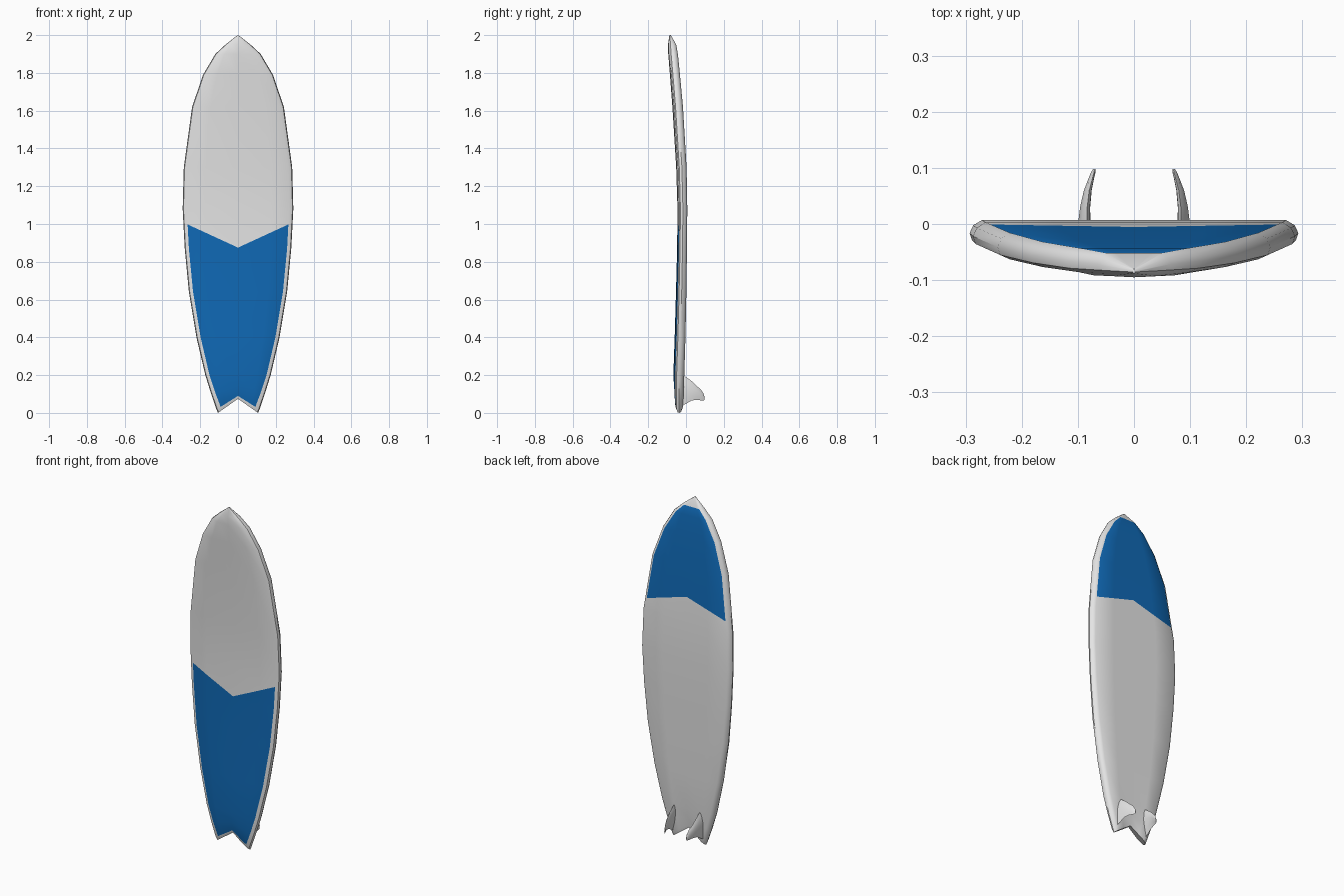
import bpy, bmesh
from mathutils import Vector

if "Cube" in bpy.data.objects:
    bpy.data.objects.remove(bpy.data.objects["Cube"])


def material(name, rgb):
    m = bpy.data.materials.new(name)
    m.diffuse_color = (*rgb, 1)
    m.use_nodes = True
    m.node_tree.nodes["Principled BSDF"].inputs["Base Color"].default_value = m.diffuse_color
    return m


GREY = material("pale grey", (0.78, 0.78, 0.78))
BLUE = material("deep blue", (0.005, 0.14, 0.46))


def finish(bm, name, mats, angle):
    bmesh.ops.recalc_face_normals(bm, faces=bm.faces)
    mesh = bpy.data.meshes.new(name)
    bm.to_mesh(mesh)
    bm.free()
    ob = bpy.data.objects.new(name, mesh)
    bpy.context.collection.objects.link(ob)
    for m in mats:
        mesh.materials.append(m)
    bpy.ops.object.select_all(action='DESELECT')
    ob.select_set(True)
    bpy.context.view_layer.objects.active = ob
    bpy.ops.object.shade_smooth_by_angle(angle=angle)
    return ob


def loft(bm, rings):
    """Join closed rings of points; returns (face, row, column) records."""
    vs = [[bm.verts.new(p) for p in r] for r in rings]
    n = len(vs[0])
    out = []
    for i in range(len(vs) - 1):
        for j in range(n):
            k = (j + 1) % n
            out.append((bm.faces.new((vs[i][j], vs[i][k], vs[i + 1][k], vs[i + 1][j])), i, j))
    bm.faces.new(vs[0])
    bm.faces.new(vs[-1])
    return out


# Board sections: height, half width, back y, deck y, swallow-tail notch rise
ROWS = [
    (0.00, 0.106, -.020, -.056, .075), (0.018, 0.114, -.014, -.065, .072),
    (0.10, 0.142, -.012, -.067, .04), (0.20, 0.173, -.009, -.067, 0),
    (0.40, 0.220, -.003, -.060, 0), (0.64, 0.260, .002, -.053, 0),
    (0.87, 0.282, .005, -.047, 0), (1.08, 0.293, .007, -.045, 0),
    (1.30, 0.287, .003, -.052, 0), (1.62, 0.243, -.016, -.072, 0),
    (1.79, 0.185, -.032, -.085, 0), (1.90, 0.120, -.043, -.094, 0),
    (1.95, 0.066, -.052, -.095, 0), (2.00, 0.002, -.080, -.088, 0),
]


def section(z, w, back, deck, notch):
    m = min(0.022, 0.25 * w)
    half = [(0, 0), (.5 * w, 0), (w - m, .0), (w - .3 * m, .18), (w, .45),
            (w - .2 * m, .70), (w - m, .84), (.6 * w, .95), (0, 1)]
    loop = half + [(-x, t) for x, t in reversed(half[1:-1])]
    pts = []
    for x, t in loop:
        k = 1 - abs(x) / w
        t = .5 + (t - .5) * (1 - .5 * k * notch / .075)   # thinner at the notch
        pts.append((x, back + (deck - back) * t, z + notch * k))
    return pts


bm = bmesh.new()
for f, row, col in loft(bm, [section(*r) for r in ROWS]):
    back_panel = col in (0, 1, 14, 15) and 8 <= row < 12
    deck_panel = col in (6, 7, 8, 9) and 1 <= row < 8
    f.material_index = int(back_panel or deck_panel)
bmesh.ops.recalc_face_normals(bm, faces=bm.faces)

# Cut the chevron colour edges into the deck and the back
DECK = (0.875, 0.46)
BACK = (1.44, -0.29)
for (z0, slope), facing in ((DECK, -1), (BACK, 1)):
    for s in (-1, 1):
        fs = [f for f in bm.faces if f.material_index == 1
              and f.normal.y * facing > 0 and f.calc_center_median().x * s > 0]
        geom = set(fs)
        for f in fs:
            geom.update(f.verts)
            geom.update(f.edges)
        bmesh.ops.bisect_plane(bm, geom=list(geom), dist=1e-5, plane_co=(0, 0, z0),
                               plane_no=Vector((-s * slope, 0, 1)).normalized())
bm.normal_update()
for f in bm.faces:
    if f.material_index == 1:
        c = f.calc_center_median()
        z0, slope = DECK if f.normal.y < 0 else BACK
        above = c.z > z0 + slope * abs(c.x)
        f.material_index = int(above == (f.normal.y > 0))
finish(bm, "board", [GREY, BLUE], 0.7)

# Twin fins: y, leading z, trailing z, centre x, half thickness
FIN = [(-.025, .205, .035, .092, .012), (0, .190, .048, .090, .011),
       (.03, .168, .066, .088, .009), (.06, .140, .069, .083, .007),
       (.08, .122, .066, .077, .005), (.092, .103, .065, .073, .004),
       (.098, .085, .068, .071, .002)]
FOIL = [(0, 0), (.15, .7), (.4, 1), (.75, .6), (1, 0), (.75, -.6), (.4, -1), (.15, -.7)]
for side, label in ((-1, "left"), (1, "right")):
    bm = bmesh.new()
    loft(bm, [[(side * (x + th * d + (c - .5) * .09 * (zl - zt)), y, zl + (zt - zl) * c)
               for c, d in FOIL] for y, zl, zt, x, th in FIN])
    finish(bm, label + "_fin", [GREY], 0.9)
